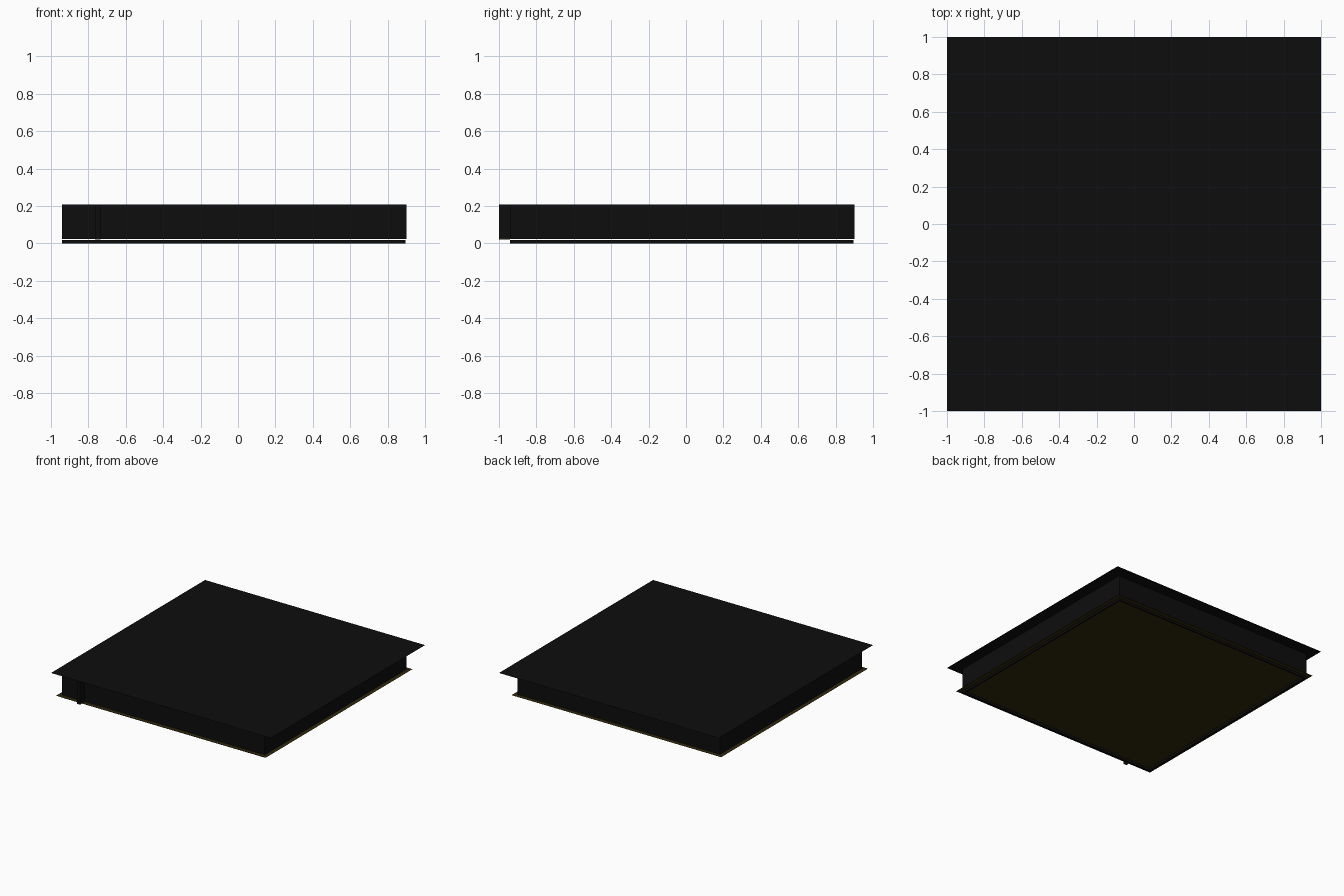
import bpy
import bmesh

old = bpy.data.objects.get("Cube")
if old:
    bpy.data.objects.remove(old, do_unlink=True)


def make_material(name, rgb):
    mat = bpy.data.materials.new(name)
    mat.use_nodes = True
    colour = (*rgb, 1)
    mat.diffuse_color = colour
    mat.node_tree.nodes["Principled BSDF"].inputs["Base Color"].default_value = colour
    return mat


black = make_material("black", (0.004, 0.004, 0.004))
olive = make_material("dark olive", (0.028, 0.021, 0.004))


def finish(name, bm, mat):
    mesh = bpy.data.meshes.new(name)
    bm.to_mesh(mesh)
    bm.free()
    mesh.materials.append(mat)
    obj = bpy.data.objects.new(name, mesh)
    bpy.context.collection.objects.link(obj)
    return obj


def box(name, x, y, z, mat):
    """Box from (low, high) ranges on each axis."""
    bm = bmesh.new()
    bmesh.ops.create_cube(bm, size=1)
    for v in bm.verts:
        for axis, (low, high) in enumerate((x, y, z)):
            v.co[axis] = low if v.co[axis] < 0 else high
    return finish(name, bm, mat)


def sheet(name, x, y, z, mat):
    """Flat single-face panel at height z."""
    bm = bmesh.new()
    corners = [(x[0], y[0]), (x[1], y[0]), (x[1], y[1]), (x[0], y[1])]
    bm.faces.new([bm.verts.new((cx, cy, z)) for cx, cy in corners])
    return finish(name, bm, mat)


LOW, HIGH = -0.94, 0.9      # footprint of the body on both axes
FLOOR, TOP = 0.02, 0.21
MARGIN = 0.033              # overhang of the floor sheet

# Overhanging top, main body and floor
sheet("top_sheet", (-1, 1), (-1, 1), TOP, black)
box("body", (LOW, HIGH), (LOW, HIGH), (FLOOR + 0.002, TOP - 0.002), black)
span = (LOW - MARGIN, HIGH + MARGIN)
sheet("floor_sheet", span, span, FLOOR, olive)

# Thin skirt below the floor
WALL = 0.015
inner, full = (LOW + WALL, HIGH - WALL), (LOW, HIGH - 0.004)
for name, edge in (("low", (LOW, LOW + WALL)), ("high", (HIGH - WALL, HIGH - 0.004))):
    box("skirt_x_" + name, edge, full, (0, FLOOR - 0.001), black)
    box("skirt_y_" + name, inner, edge, (0, FLOOR - 0.001), black)

# Small post on the front with an olive foot
post_x = (-0.765, -0.735)
box("front_post", post_x, (-1, LOW), (FLOOR + 0.006, TOP - 0.002), black)
box("post_foot", post_x, (-1, LOW), (FLOOR, FLOOR + 0.006), olive)
